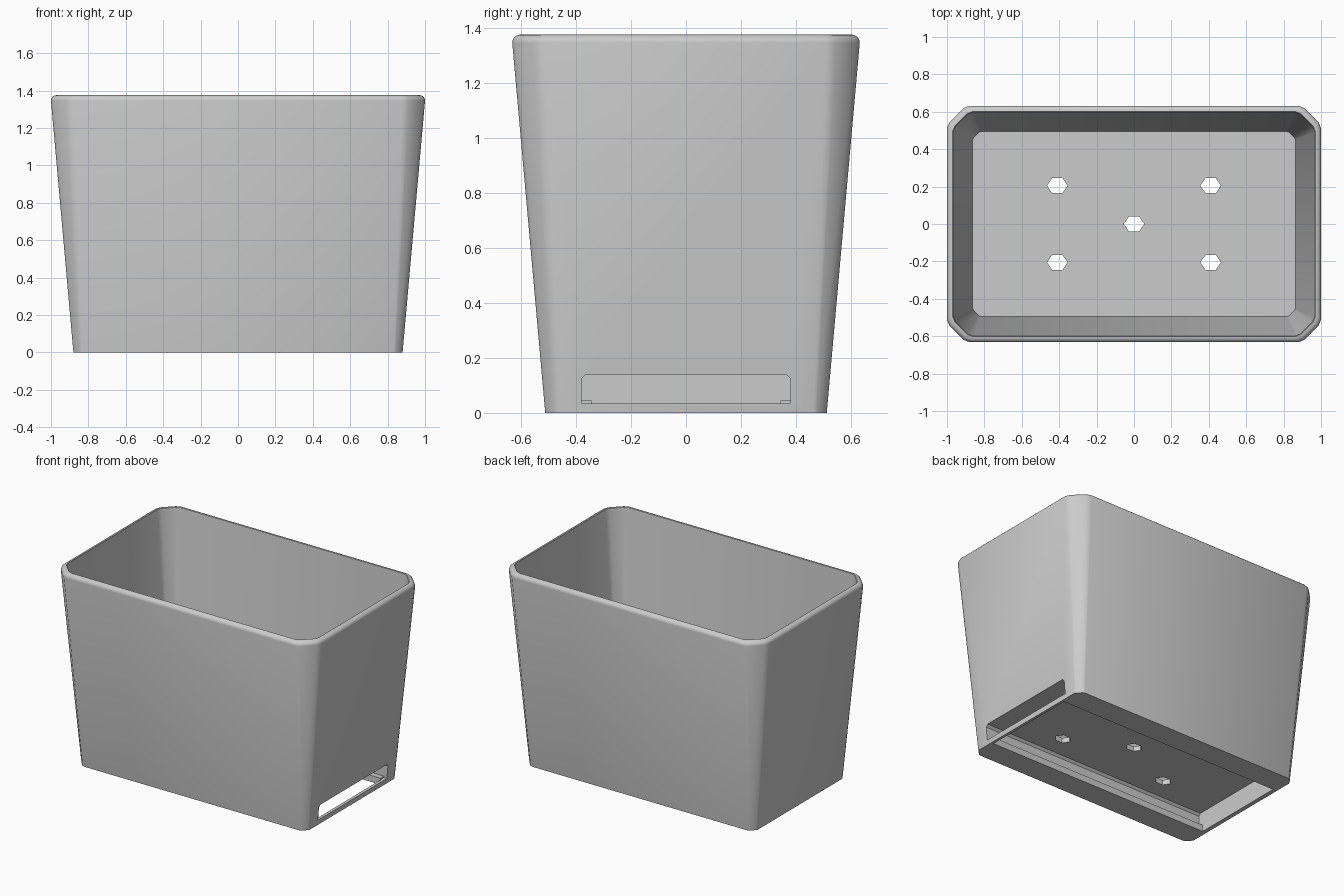
import bpy
import bmesh
import math

old = bpy.data.objects.get("Cube")
if old:
    bpy.data.objects.remove(old, do_unlink=True)

HEIGHT, WALL, ROUND, FLOOR = 1.376, 0.033, 0.03, 0.175

grey = bpy.data.materials.new("light grey plastic")
grey.use_nodes = True
grey.diffuse_color = (0.6, 0.6, 0.6, 1)
grey.node_tree.nodes["Principled BSDF"].inputs["Base Color"].default_value = (0.6, 0.6, 0.6, 1)


def make_object(name, bm):
    bmesh.ops.recalc_face_normals(bm, faces=bm.faces)
    mesh = bpy.data.meshes.new(name)
    bm.to_mesh(mesh)
    bm.free()
    obj = bpy.data.objects.new(name, mesh)
    bpy.context.collection.objects.link(obj)
    mesh.materials.append(grey)
    return obj


def outline(z, inset):
    """Tapered rectangle with softened corner chamfers that widen upward."""
    t = z / (HEIGHT - ROUND)
    t = min(t, 1)
    hx, hy = 0.88 + 0.12 * t - inset, 0.512 + 0.12 * t - inset
    c = 0.045 + 0.065 * t - inset * 0.4
    corner = [(0, 1.1 * c), (0.12 * c, 0.8 * c), (0.8 * c, 0.12 * c), (1.1 * c, 0)]
    points = []
    for sx, sy in ((1, 1), (-1, 1), (-1, -1), (1, -1)):
        part = [(sx * (hx - dx), sy * (hy - dy), z) for dx, dy in corner]
        points += part if sx * sy > 0 else part[::-1]
    return points


def prism(name, profile, axis, start, end):
    """Extrude a closed profile along x or z."""
    bm = bmesh.new()
    place = (lambda a, b, d: (d, a, b)) if axis == "x" else (lambda a, b, d: (a, b, d))
    face = bm.faces.new([bm.verts.new(place(a, b, start)) for a, b in profile])
    moved = bmesh.ops.extrude_face_region(bm, geom=[face])["geom"]
    offset = place(0, 0, end - start)
    bmesh.ops.translate(bm, vec=offset, verts=[v for v in moved if isinstance(v, bmesh.types.BMVert)])
    return make_object(name, bm)


def rectangle(x0, x1, y0, y1):
    return [(x0, y0), (x1, y0), (x1, y1), (x0, y1)]


# Tapered shell: outer wall, rounded rim, inner wall and floor
levels = [(0, 0)]
for i in range(6):
    a = math.radians(18 * i)
    levels.append((HEIGHT - ROUND + ROUND * math.sin(a), ROUND * (1 - math.cos(a))))
levels += [(HEIGHT - 0.002, WALL), (FLOOR, WALL)]
bm = bmesh.new()
rings = [[bm.verts.new(p) for p in outline(z, inset)] for z, inset in levels]
for low, high in zip(rings, rings[1:]):
    for i in range(len(low)):
        j = (i + 1) % len(low)
        bm.faces.new((low[i], low[j], high[j], high[i]))
bm.faces.new(rings[0])
bm.faces.new(rings[-1])
planter = make_object("planter_body", bm)

# Tray chamber under the floor, its side slot and the open underside
def slot_profile(bottom):
    return [(-0.38, bottom), (0.38, bottom), (0.38, 0.125), (0.365, 0.14), (-0.365, 0.14), (-0.38, 0.125)]


cutters = [
    prism("tray_chamber_cutter", slot_profile(0.045), "x", -0.85, 0.862),
    prism("tray_slot_cutter", slot_profile(0.035), "x", 0.862 - 0.002, 1.1),
    prism("underside_cutter", rectangle(-0.85, 0.862, -0.343, 0.343), "z", -0.1, 0.08),
]

# Six-sided drain holes
for hx, hy in ((0, 0), (0.41, 0.205), (-0.41, 0.205), (-0.41, -0.205), (0.41, -0.205)):
    hexagon = [(hx + 0.055 * math.cos(k * math.pi / 3), hy + 0.046 * math.sin(k * math.pi / 3)) for k in range(6)]
    cutters.append(prism("drain_hole_cutter", hexagon, "z", 0.1, 0.3))

for cutter in cutters:
    cutter.hide_render = True
    cut = planter.modifiers.new(cutter.name, "BOOLEAN")
    cut.operation = "DIFFERENCE"
    cut.solver = "EXACT"
    cut.object = cutter

# Apply the cuts, then remove the helpers
bpy.ops.object.select_all(action="DESELECT")
planter.select_set(True)
bpy.context.view_layer.objects.active = planter
for cut in list(planter.modifiers):
    bpy.ops.object.modifier_apply(modifier=cut.name)
for cutter in cutters:
    bpy.data.objects.remove(cutter, do_unlink=True)
bpy.ops.object.shade_smooth_by_angle(angle=math.radians(35))
